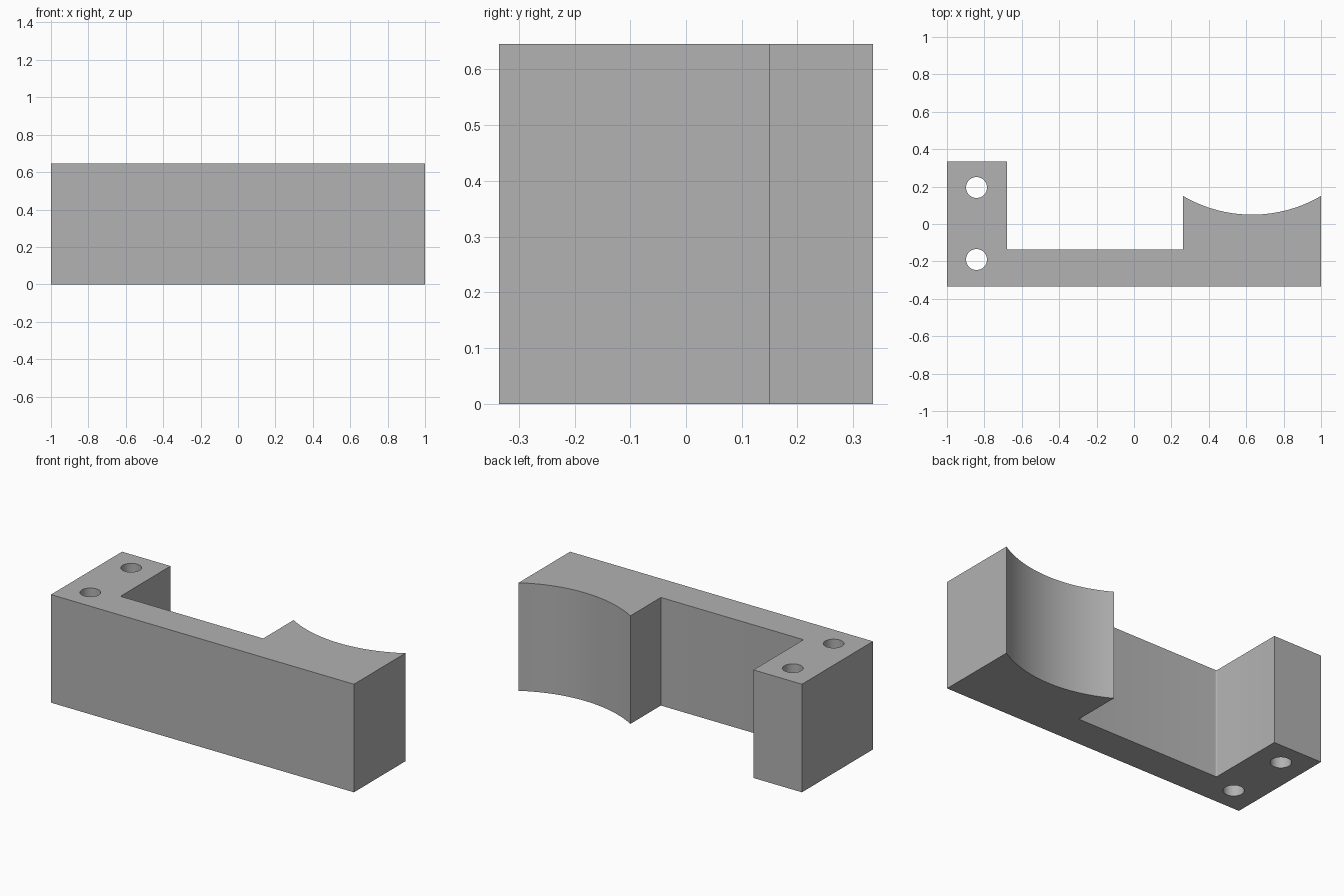
import bpy
import bmesh
from math import sin, cos, pi, asin, radians

cube = bpy.data.objects.get("Cube")
if cube:
    bpy.data.objects.remove(cube, do_unlink=True)

HEIGHT = 0.645
FRONT, BACK, WEB = -0.335, 0.335, -0.137
FOOT_X, BLOCK_X, TIP_Y = -0.68, 0.262, 0.15
HOLE_X, HOLE_R = -0.842, 0.056

# Plain grey material
grey = bpy.data.materials.new("plain grey")
grey.use_nodes = True
colour = (0.445, 0.445, 0.445, 1)
grey.diffuse_color = colour
grey.node_tree.nodes["Principled BSDF"].inputs["Base Color"].default_value = colour


def arc(cx, cy, r, start, end, steps):
    """Points along a circular arc, both ends included."""
    angles = [start + (end - start) * i / steps for i in range(steps + 1)]
    return [(cx + r * cos(a), cy + r * sin(a)) for a in angles]


# Concave saddle across the back of the block
half, sag = (1 - BLOCK_X) / 2, 0.1
radius = (half ** 2 + sag ** 2) / (2 * sag)
sweep = asin(half / radius)
saddle = arc(1 - half, TIP_Y - sag + radius, radius,
             -pi / 2 + sweep, -pi / 2 - sweep, 32)

# Small fillet where the foot meets the web
f = 0.008
fillet = arc(FOOT_X + f, WEB + f, f, 1.5 * pi, pi, 4)

outline = [(-1, FRONT), (1, FRONT), *saddle, (BLOCK_X, WEB),
           *fillet, (FOOT_X, BACK), (-1, BACK)]
holes = [arc(HOLE_X, y, HOLE_R, 0, 2 * pi, 40)[:-1] for y in (-0.19, 0.195)]

# Fill the profile around its bolt holes, then extrude it upward
bm = bmesh.new()
edges = []
for loop in [outline, *holes]:
    verts = [bm.verts.new((x, y, 0)) for x, y in loop]
    edges += [bm.edges.new((v, verts[i - 1])) for i, v in enumerate(verts)]
bmesh.ops.triangle_fill(bm, edges=edges, use_beauty=True)
top = bmesh.ops.extrude_face_region(bm, geom=bm.faces[:], use_keep_orig=True)
bmesh.ops.translate(bm, vec=(0, 0, HEIGHT),
                    verts=[g for g in top["geom"] if isinstance(g, bmesh.types.BMVert)])
bmesh.ops.recalc_face_normals(bm, faces=bm.faces[:])

mesh = bpy.data.meshes.new("saddle_bracket")
bm.to_mesh(mesh)
bm.free()
mesh.materials.append(grey)
bracket = bpy.data.objects.new("saddle_bracket", mesh)
bpy.context.collection.objects.link(bracket)

# Smooth the curved walls, keep the corners sharp
bpy.ops.object.select_all(action="DESELECT")
bracket.select_set(True)
bpy.context.view_layer.objects.active = bracket
bpy.ops.object.shade_smooth_by_angle(angle=radians(30))
